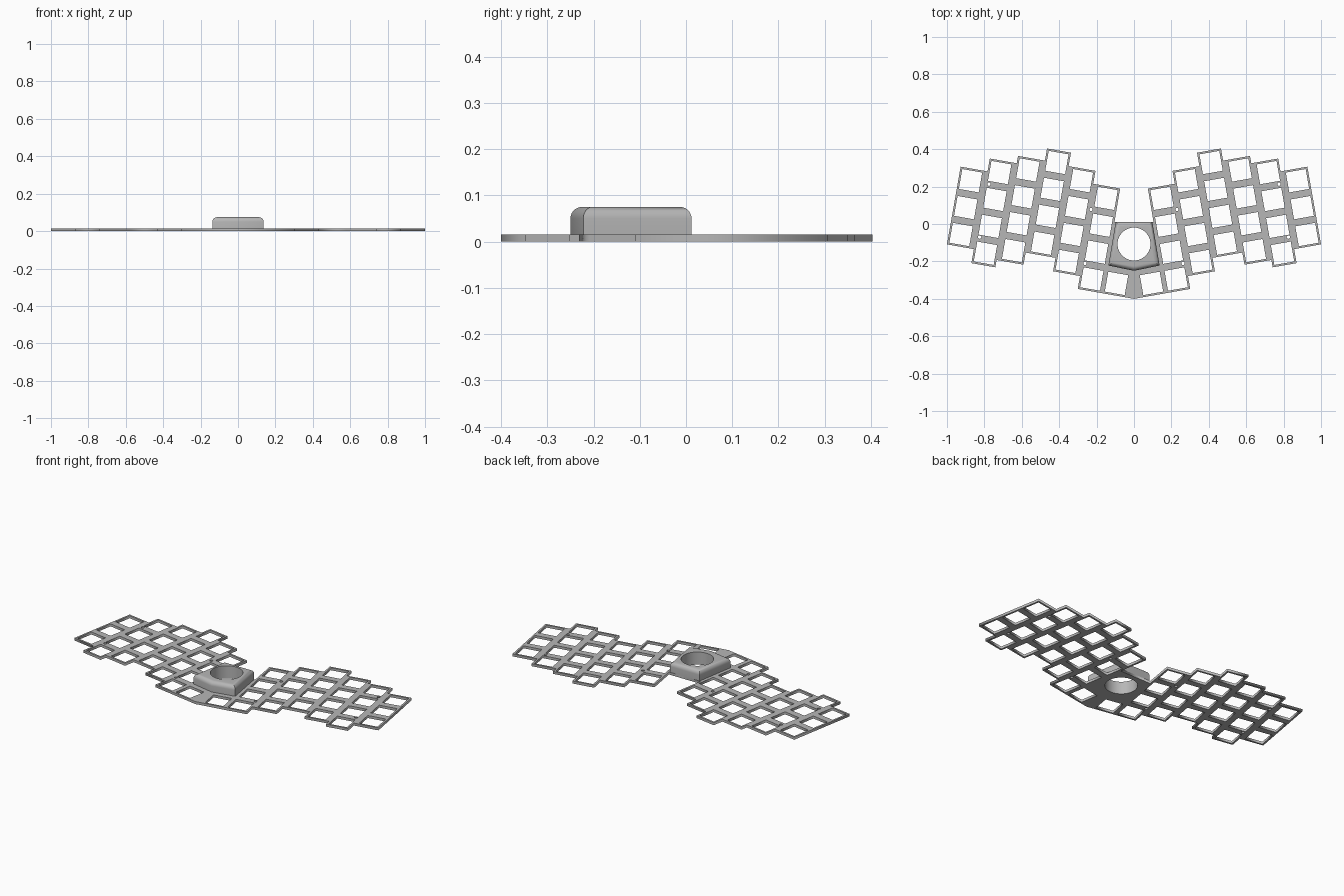
import bpy, bmesh
from math import sin, cos, pi, radians

cube = bpy.data.objects.get("Cube")
if cube:
    bpy.data.objects.remove(cube, do_unlink=True)

grey = bpy.data.materials.new("matte_grey")
grey.use_nodes = True
colour = (0.47, 0.47, 0.47, 1)
grey.diffuse_color = colour
grey.node_tree.nodes["Principled BSDF"].inputs["Base Color"].default_value = colour

TILT = radians(10)
PITCH, FRAME, HOLE = 0.146, 0.065, 0.054   # key spacing, half frame, half opening
THICK = 0.015
BALL = (0, -0.107, 0.088)                  # ring centre and radius

# key columns, inner to outer: top edge and number of keys
COLUMNS = [(0.174, 4), (0.244, 4), (0.317, 4), (0.251, 4), (0.211, 4), (0.141, 3)]
centres = [0.171 + PITCH * i for i in range(len(COLUMNS))]
tops = [t for t, n in COLUMNS]
bottoms = [t - PITCH * (n - 1) - 2 * FRAME for t, n in COLUMNS]


def tilt(u, v):
    return (u * cos(TILT) - v * sin(TILT), u * sin(TILT) + v * cos(TILT))


def flip(points):
    return [(-x, y) for x, y in reversed(points)]


def circle(x, y, r, n):
    return [(x + r * cos(2 * pi * i / n), y + r * sin(2 * pi * i / n)) for i in range(n)]


def stepped_edge(levels, sign):
    """Staircase along the column ends, from inner to outer."""
    points = [(centres[0] - FRAME, levels[0])]
    for i in range(len(levels) - 1):
        a, b = levels[i], levels[i + 1]
        u = centres[i] + FRAME if sign * a > sign * b else centres[i + 1] - FRAME
        points += [(u, a), (u, b)]
    return points + [(centres[-1] + FRAME, levels[-1])]


# outline of one half, then mirrored
upper = stepped_edge(tops, 1)
lower = stepped_edge(bottoms, -1)[1:]
half = [(0.104, 0.012)] + [tilt(*p) for p in upper + lower[::-1]]
tip = (0, bottoms[0] / cos(TILT))
outline = half + [tip] + flip(half)

# key openings and screw holes
openings = []
keys = [(c, t - FRAME - PITCH * r) for c, (t, n) in zip(centres, COLUMNS) for r in range(n)]
keys.append((0.037, bottoms[0] + FRAME))
for u, v in keys:
    openings.append([tilt(u + a * HOLE, v + b * HOLE)
                     for a, b in ((-1, -1), (1, -1), (1, 1), (-1, 1))])
for x, y in ((0.262, -0.21), (0.23, 0.077), (0.825, -0.07), (0.775, 0.213)):
    openings.append(circle(x, y, 0.009, 12))
openings += [flip(o) for o in openings]
openings.append(circle(*BALL, 64))

# key plate: filled flat curve with thickness
curve = bpy.data.curves.new("key_plate", "CURVE")
curve.dimensions = "2D"
curve.fill_mode = "BOTH"
curve.extrude = THICK / 2
for loop in [outline] + openings:
    spline = curve.splines.new("POLY")
    spline.points.add(len(loop) - 1)
    for point, (x, y) in zip(spline.points, loop):
        point.co = (x, y, 0, 1)
    spline.use_cyclic_u = True
curve.materials.append(grey)
plate = bpy.data.objects.new("key_plate", curve)
plate.location.z = THICK / 2
bpy.context.collection.objects.link(plate)
bpy.context.view_layer.objects.active = plate
plate.select_set(True)
bpy.ops.object.convert(target="MESH")


def prism(name, points, z0, z1, round_top=0):
    bm = bmesh.new()
    base = bm.faces.new([bm.verts.new((x, y, z0)) for x, y in points])
    ext = bmesh.ops.extrude_face_region(bm, geom=[base])["geom"]
    verts = [g for g in ext if isinstance(g, bmesh.types.BMVert)]
    bmesh.ops.translate(bm, verts=verts, vec=(0, 0, z1 - z0))
    bmesh.ops.recalc_face_normals(bm, faces=bm.faces)
    if round_top:
        rim = [e for e in bm.edges if all(v.co.z > z1 - 1e-5 for v in e.verts)]
        bmesh.ops.bevel(bm, geom=rim, offset=round_top, segments=6,
                        profile=0.5, affect="EDGES")
    mesh = bpy.data.meshes.new(name)
    bm.to_mesh(mesh)
    bm.free()
    mesh.materials.append(grey)
    obj = bpy.data.objects.new(name, mesh)
    bpy.context.collection.objects.link(obj)
    return obj


# raised ball housing with a round through hole
side = [(0.137, -0.222), (0.098, 0.012)]
housing = prism("ball_housing", [(0, -0.25)] + side + flip(side), THICK, 0.075, 0.025)
cutter = prism("ball_cutter", circle(*BALL, 64), -0.1, 0.2)
cut = housing.modifiers.new("ball_hole", "BOOLEAN")
cut.object = cutter
cut.solver = "EXACT"
bpy.ops.object.select_all(action="DESELECT")
housing.select_set(True)
bpy.context.view_layer.objects.active = housing
bpy.ops.object.modifier_apply(modifier="ball_hole")
bpy.data.objects.remove(cutter, do_unlink=True)
bpy.ops.object.shade_smooth_by_angle(angle=radians(30))
